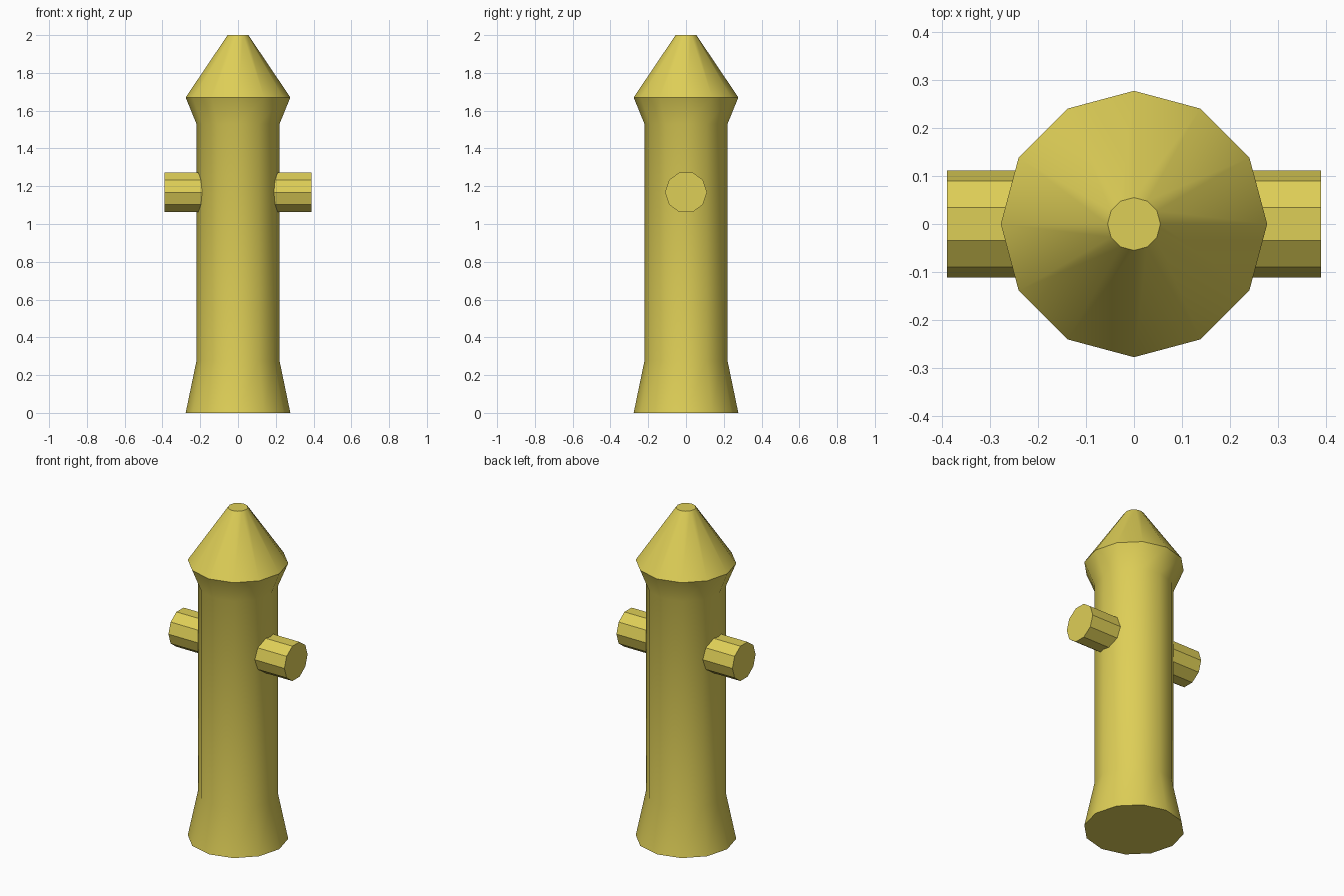
import bpy
import bmesh
from math import cos, sin, pi, radians

cube = bpy.data.objects.get("Cube")
if cube:
    bpy.data.objects.remove(cube, do_unlink=True)

# Painted metal
yellow = bpy.data.materials.new("yellow_paint")
yellow.use_nodes = True
COLOUR = (0.73, 0.62, 0.095, 1)
yellow.diffuse_color = COLOUR
yellow.node_tree.nodes["Principled BSDF"].inputs["Base Color"].default_value = COLOUR


def lathe(name, profile, sides, place):
    """Capped solid of revolution; place maps (u, v, height) to x, y, z."""
    bm = bmesh.new()
    rings = []
    for radius, height in profile:
        angles = [2 * pi * i / sides for i in range(sides)]
        rings.append([bm.verts.new(place(radius * cos(a), radius * sin(a), height))
                      for a in angles])
    for low, high in zip(rings, rings[1:]):
        for i in range(sides):
            j = (i + 1) % sides
            bm.faces.new((low[i], low[j], high[j], high[i]))
    bm.faces.new(rings[0])
    bm.faces.new(rings[-1])
    bmesh.ops.recalc_face_normals(bm, faces=bm.faces)
    mesh = bpy.data.meshes.new(name)
    bm.to_mesh(mesh)
    bm.free()
    mesh.materials.append(yellow)
    obj = bpy.data.objects.new(name, mesh)
    bpy.context.collection.objects.link(obj)
    return obj


# Barrel with flared foot, flared collar and cone cap
body = lathe("hydrant_body",
             [(0.277, 0), (0.22, 0.275), (0.22, 1.53), (0.277, 1.67), (0.055, 2)],
             12, lambda u, v, h: (u, v, h))
bpy.ops.object.select_all(action="DESELECT")
body.select_set(True)
bpy.context.view_layer.objects.active = body
bpy.ops.object.shade_smooth_by_angle(angle=radians(35))

# Faceted side outlets
for name, side in (("left_outlet", 1), ("right_outlet", -1)):
    lathe(name, [(0.111, 0.15), (0.111, 0.389)], 10,
          lambda u, v, h: (side * h, u, 1.168 + v))
